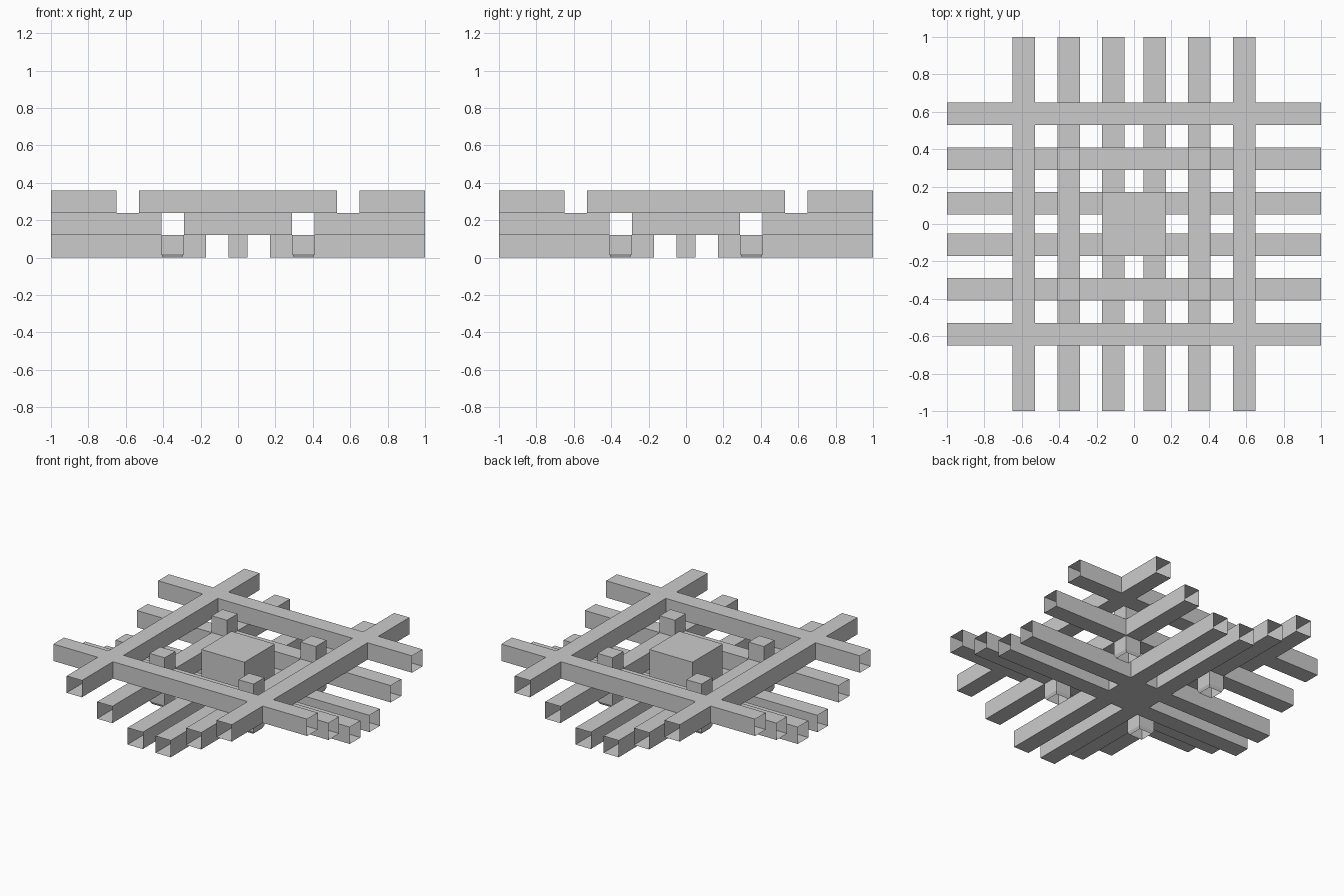
import bpy, bmesh

if "Cube" in bpy.data.objects:
    bpy.data.objects.remove(bpy.data.objects["Cube"])

H = 0.06          # half width of a bar
T = 0.12          # layer height


def finish(name, bm):
    bmesh.ops.remove_doubles(bm, verts=bm.verts, dist=1e-5)
    bmesh.ops.recalc_face_normals(bm, faces=bm.faces)
    me = bpy.data.meshes.new(name)
    bm.to_mesh(me)
    bm.free()
    ob = bpy.data.objects.new(name, me)
    bpy.context.collection.objects.link(ob)
    return ob


def quad(bm, pts):
    bm.faces.new([bm.verts.new(p) for p in pts])


# One layer of four crossing hollow bars, open at the outer ends
def bar_layer(name, c, z0, fill_centre=False, open_top=(), open_bottom=()):
    z1 = z0 + T
    g = [-1, -c - H, -c + H, c - H, c + H, 1]

    def filled(i, j):
        return i in (1, 3) or j in (1, 3) or (fill_centre and (i, j) == (2, 2))

    bm = bmesh.new()
    for i in range(5):
        for j in range(5):
            if not filled(i, j):
                continue
            xa, xb, ya, yb = g[i], g[i + 1], g[j], g[j + 1]
            if (i, j) not in open_top:
                quad(bm, [(xa, ya, z1), (xb, ya, z1), (xb, yb, z1), (xa, yb, z1)])
            if (i, j) not in open_bottom:
                quad(bm, [(xa, yb, z0), (xb, yb, z0), (xb, ya, z0), (xa, ya, z0)])
            # walls only where the neighbouring cell is empty
            for di, dj, p, q in ((1, 0, (xb, ya), (xb, yb)), (-1, 0, (xa, yb), (xa, ya)),
                                 (0, 1, (xb, yb), (xa, yb)), (0, -1, (xa, ya), (xb, ya))):
                ni, nj = i + di, j + dj
                if 0 <= ni < 5 and 0 <= nj < 5 and not filled(ni, nj):
                    quad(bm, [(*p, z0), (*q, z0), (*q, z1), (*p, z1)])
    return finish(name, bm)


# Upright square sleeve through a list of (half width, z) rings, optional cap
def sleeve(name, x, y, rings, cap):
    bm = bmesh.new()
    loops = [[(x + sx * h, y + sy * h, z) for sx, sy in ((-1, -1), (1, -1), (1, 1), (-1, 1))]
             for h, z in rings]
    for a, b in zip(loops, loops[1:]):
        for k in range(4):
            n = (k + 1) % 4
            quad(bm, [a[k], a[n], b[n], b[k]])
    if cap:
        quad(bm, loops[-1])
    return finish(name, bm)


corners = [(1, 1), (1, 3), (3, 1), (3, 3)]
core = [(i, j) for i in (1, 2, 3) for j in (1, 2, 3)]

# Three stacked layers, spreading outward as they rise
bar_layer("lower_bars", 0.11, 0, True, open_top=core)
bar_layer("middle_bars", 0.35, T, open_top=corners, open_bottom=corners)
bar_layer("upper_bars", 0.59, 2 * T)

# Central block
sleeve("centre_block", 0, 0, [(0.17, T), (0.17, 3 * T)], True)

# Small posts above and below the middle crossings
for sx in (-1, 1):
    for sy in (-1, 1):
        x, y = sx * 0.35, sy * 0.35
        sleeve("upper_post", x, y, [(H, 2 * T), (H, 3 * T)], True)
        sleeve("lower_post", x, y, [(H - 0.01, 0), (H, 0.02), (H, T)], False)
